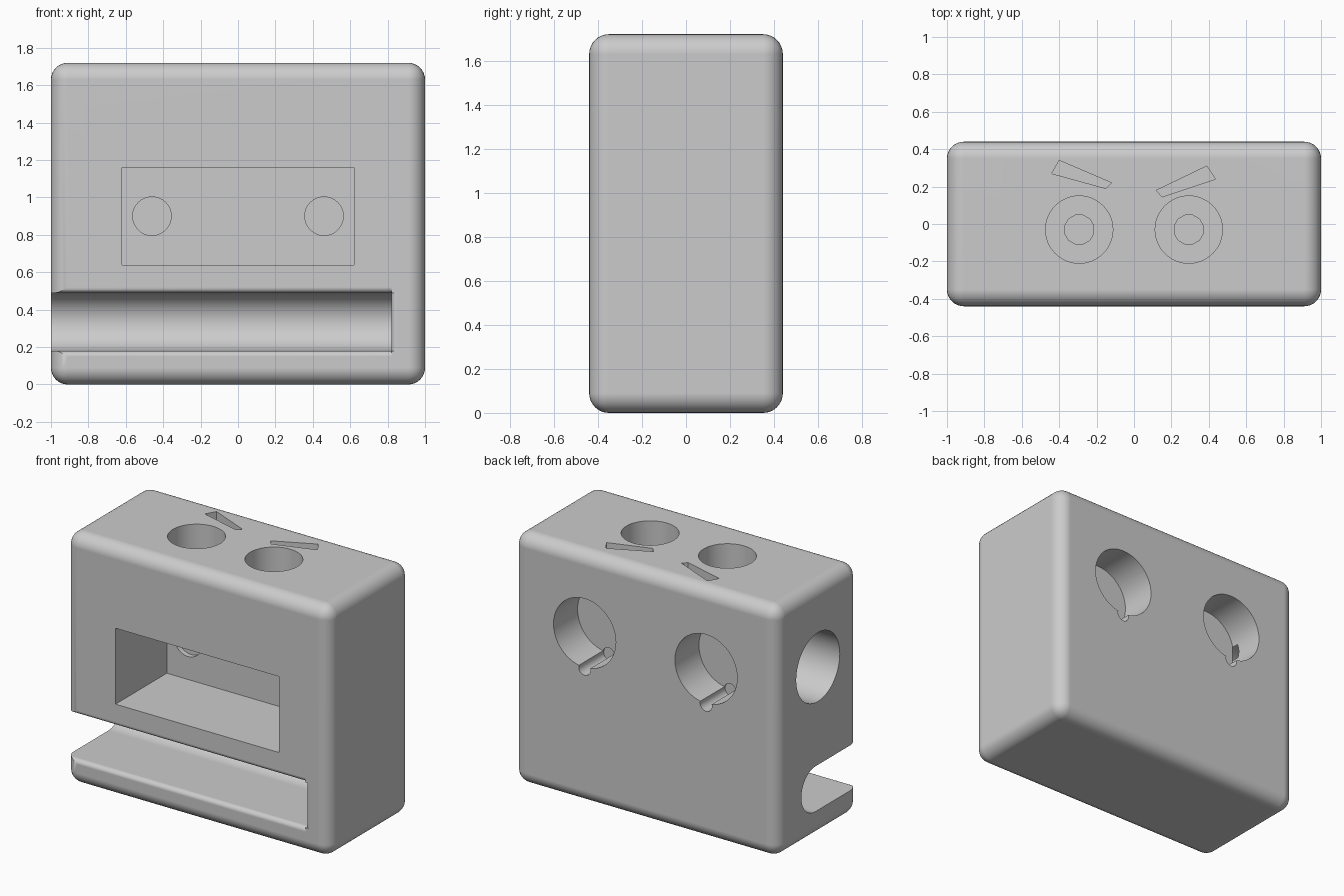
import bpy, bmesh, math
from mathutils import Vector

old = bpy.data.objects.get("Cube")
if old:
    bpy.data.objects.remove(old, do_unlink=True)

grey = bpy.data.materials.new("plain_grey")
grey.use_nodes = True
GREY = (0.6, 0.6, 0.6, 1)
grey.diffuse_color = GREY
grey.node_tree.nodes["Principled BSDF"].inputs["Base Color"].default_value = GREY


def make(name, bm):
    bmesh.ops.recalc_face_normals(bm, faces=bm.faces)
    mesh = bpy.data.meshes.new(name)
    bm.to_mesh(mesh)
    bm.free()
    mesh.materials.append(grey)
    obj = bpy.data.objects.new(name, mesh)
    bpy.context.collection.objects.link(obj)
    return obj


def block(name, lo, hi, radius=0):
    lo, hi = Vector(lo), Vector(hi)
    bm = bmesh.new()
    bmesh.ops.create_cube(bm, size=1)
    for v in bm.verts:
        v.co = (lo + hi) / 2 + v.co * (hi - lo)
    if radius:
        bmesh.ops.bevel(bm, geom=bm.edges[:], offset=radius, segments=8,
                        profile=0.5, affect='EDGES')
    return make(name, bm)


def prism(name, points, sweep):
    """Close a 3D outline and extrude it along a vector."""
    bm = bmesh.new()
    face = bm.faces.new([bm.verts.new(p) for p in points])
    ext = bmesh.ops.extrude_face_region(bm, geom=[face])
    verts = [g for g in ext["geom"] if isinstance(g, bmesh.types.BMVert)]
    bmesh.ops.translate(bm, vec=sweep, verts=verts)
    return make(name, bm)


def bore(name, start, end, radius, sides=48):
    start, end = Vector(start), Vector(end)
    axis = (end - start).normalized()
    u = axis.orthogonal().normalized()
    w = axis.cross(u)
    ring = [start + radius * (math.cos(a) * u + math.sin(a) * w)
            for a in (2 * math.pi * i / sides for i in range(sides))]
    return prism(name, ring, end - start)


def arc(cx, cy, r, a0, a1, n):
    steps = [math.radians(a0 + (a1 - a0) * i / n) for i in range(n + 1)]
    return [(cx + r * math.cos(a), cy + r * math.sin(a)) for a in steps]


FRONT, BACK, TOP = -0.44, 0.44, 1.72
WALL = 0.115       # rear wall of the front recess
FLOOR = 0.18       # bottom of the rear sockets
body = block("body", (-1, FRONT, 0), (1, BACK, TOP), 0.09)
cutters = []

# Front slot: round back, flared mouth, open on the right side
mid, half, lip = 0.335, 0.155, 0.03
slot = [(-0.6, mid - half - lip)]
slot += arc(FRONT + lip, mid - half - lip, lip, 180, 90, 5)
slot += arc(FLOOR - half, mid, half, -90, 90, 24)
slot += arc(FRONT + lip, mid + half + lip, lip, 270, 180, 5)
slot += [(-0.6, mid + half + lip)]
cutters.append(prism("slot_cutter", [(-1.2, y, z) for y, z in slot], (2.02, 0, 0)))
flare = arc(0.82 + lip, FRONT + lip, lip, 180, 270, 5)
flare += [(0.82 + lip, -0.6), (0.75, -0.6), (0.75, FRONT + lip)]
cutters.append(prism("slot_end_cutter", [(x, y, mid - half) for x, y in flare],
                     (0, 0, 2 * half)))

# Rectangular front recess
cutters.append(block("recess_cutter", (-0.62, -0.6, 0.64), (0.62, WALL, 1.16)))

# Rear sockets with wire notch and shallow pocket, eye holes with wire bores
for s in (-1, 1):
    x = 0.46 * s
    cutters.append(bore("socket_cutter", (x, 0.6, 1.17), (x, FLOOR, 1.17), 0.236))
    cutters.append(bore("notch_cutter", (x, 0.6, 0.925), (x, FLOOR - 0.01, 0.925), 0.045, 20))
    cutters.append(bore("pocket_cutter", (x, 0.05, 0.9), (x, WALL + 0.035, 0.9), 0.103))
    e = 0.293 * s
    cutters.append(bore("eye_cutter", (e, -0.03, 1.9), (e, -0.03, 1.32), 0.18))
    cutters.append(bore("eye_wire_cutter", (e, -0.03, 1.4), (e, -0.03, 1.1), 0.08, 12))

# Socket in the right side
cutters.append(bore("side_socket_cutter", (-1.2, 0, 1.16), (-0.69, 0, 1.16), 0.236))

# Slanted eyebrow slits in the top
brows = {"right": [(-0.44, 0.27), (-0.40, 0.34), (-0.12, 0.22), (-0.15, 0.19)],
         "left": [(0.12, 0.18), (0.15, 0.145), (0.435, 0.24), (0.39, 0.31)]}
for side, pts in brows.items():
    cutters.append(prism(side + "_brow_cutter", [(x, y, TOP - 0.1) for x, y in pts],
                         (0, 0, 0.3)))

# Cut everything from the body
bpy.ops.object.select_all(action='DESELECT')
bpy.context.view_layer.objects.active = body
body.select_set(True)
for c in cutters:
    c.hide_render = True
    mod = body.modifiers.new(c.name, 'BOOLEAN')
    mod.operation = 'DIFFERENCE'
    mod.solver = 'EXACT'
    mod.object = c
    bpy.ops.object.modifier_apply(modifier=mod.name)
    bpy.data.objects.remove(c, do_unlink=True)

bpy.ops.object.shade_smooth_by_angle(angle=math.radians(30))
normals = body.modifiers.new("flat_sides", 'WEIGHTED_NORMAL')
normals.keep_sharp = True
